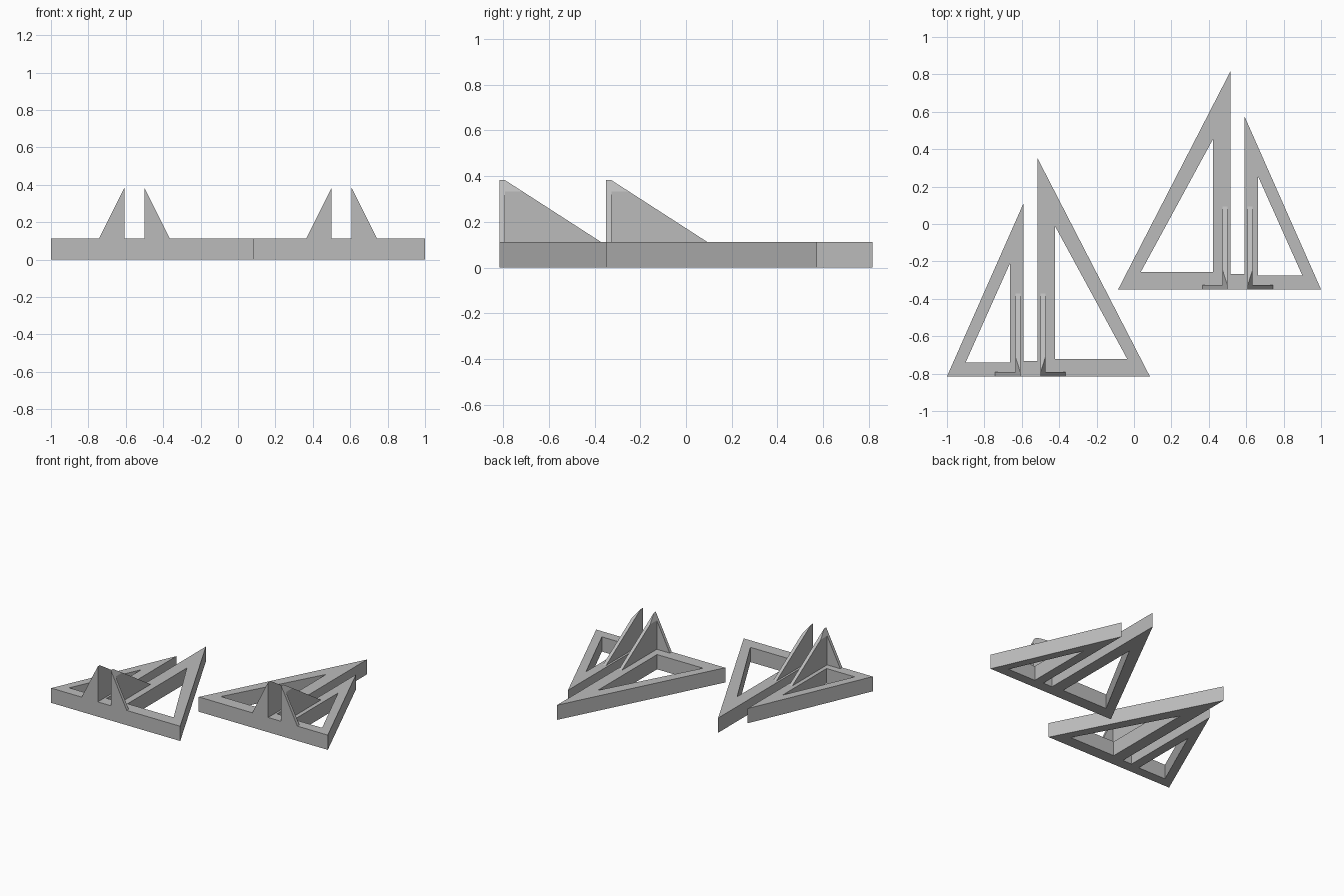
import bpy, bmesh
from mathutils import Vector

if "Cube" in bpy.data.objects:
    bpy.data.objects.remove(bpy.data.objects["Cube"])

grey = bpy.data.materials.new("light grey")
grey.diffuse_color = (0.5, 0.5, 0.5, 1)
grey.use_nodes = True
grey.node_tree.nodes["Principled BSDF"].inputs["Base Color"].default_value = grey.diffuse_color

BASE_H, TOP = 0.112, 0.382      # base thickness, gusset peak height
FRONT, WALL = -0.815, 0.024     # front plane, gusset wall thickness
FIN_BACK = -0.372               # rear end of the fins
SHIFT_Y = 0.465                 # offset of the mirrored bracket


def finish(bm, name, mirrored):
    """Place the part, mirrored across x for the second bracket."""
    if mirrored:
        for v in bm.verts:
            v.co.x, v.co.y = -v.co.x, v.co.y + SHIFT_Y
    bmesh.ops.recalc_face_normals(bm, faces=bm.faces)
    mesh = bpy.data.meshes.new(name)
    bm.to_mesh(mesh)
    bm.free()
    mesh.materials.append(grey)
    bpy.context.collection.objects.link(bpy.data.objects.new(name, mesh))


def prism(points, offset):
    """Extrude a polygon along an offset vector."""
    bm = bmesh.new()
    face = bm.faces.new([bm.verts.new(p) for p in points])
    new = bmesh.ops.extrude_face_region(bm, geom=[face], use_keep_orig=True)["geom"]
    bmesh.ops.translate(bm, vec=offset, verts=[g for g in new if isinstance(g, bmesh.types.BMVert)])
    return bm


def base(name, mirrored):
    """Two triangular frames joined by a short bridge at the front."""
    outline = [(-1, FRONT), (0.085, FRONT), (-0.515, 0.35), (-0.515, -0.732),
               (-0.592, -0.732), (-0.592, 0.108)]
    left_hole = [(-0.90, -0.74), (-0.664, -0.74), (-0.664, -0.212)]
    right_hole = [(-0.423, -0.722), (-0.036, -0.722), (-0.423, -0.01)]
    bm = bmesh.new()
    for loop in (outline, left_hole, right_hole):
        vs = [bm.verts.new((x, y, 0)) for x, y in loop]
        for a, b in zip(vs, vs[1:] + vs[:1]):
            bm.edges.new((a, b))
    bmesh.ops.triangle_fill(bm, edges=bm.edges[:], use_beauty=True, normal=(0, 0, 1))
    new = bmesh.ops.extrude_face_region(bm, geom=bm.faces[:], use_keep_orig=True)["geom"]
    bmesh.ops.translate(bm, vec=(0, 0, BASE_H), verts=[g for g in new if isinstance(g, bmesh.types.BMVert)])
    finish(bm, name, mirrored)


def gusset(side, inner, outer, label, mirrored):
    """Triangular front plate with a sloping fin running back from it."""
    bm = prism([(outer, FRONT, BASE_H), (inner, FRONT, BASE_H), (inner, FRONT, TOP)], (0, WALL, 0))
    finish(bm, label + "_front_plate", mirrored)

    y0 = FRONT + WALL
    bm = prism([(inner, y0, BASE_H), (inner, FIN_BACK, BASE_H), (inner, y0, TOP)],
               (side * 0.025, 0, 0))
    # trim the fin top to the slope of the front plate
    slope = Vector((inner - outer, 0, TOP - BASE_H))
    normal = Vector((side * slope.z, 0, abs(slope.x)))
    cut = bmesh.ops.bisect_plane(bm, geom=bm.verts[:] + bm.edges[:] + bm.faces[:], dist=1e-6,
                                 plane_co=(outer, 0, BASE_H), plane_no=normal, clear_outer=True)
    edges = [g for g in cut["geom_cut"] if isinstance(g, bmesh.types.BMEdge)]
    edges += [e for e in bm.edges if e.is_boundary and e not in edges]
    bmesh.ops.holes_fill(bm, edges=edges, sides=0)
    finish(bm, label + "_fin", mirrored)


for tag, mirrored in (("left", False), ("right", True)):
    base(tag + "_bracket_base", mirrored)
    gusset(-1, -0.608, -0.744, tag + "_bracket_short_side", mirrored)
    gusset(1, -0.499, -0.365, tag + "_bracket_long_side", mirrored)
